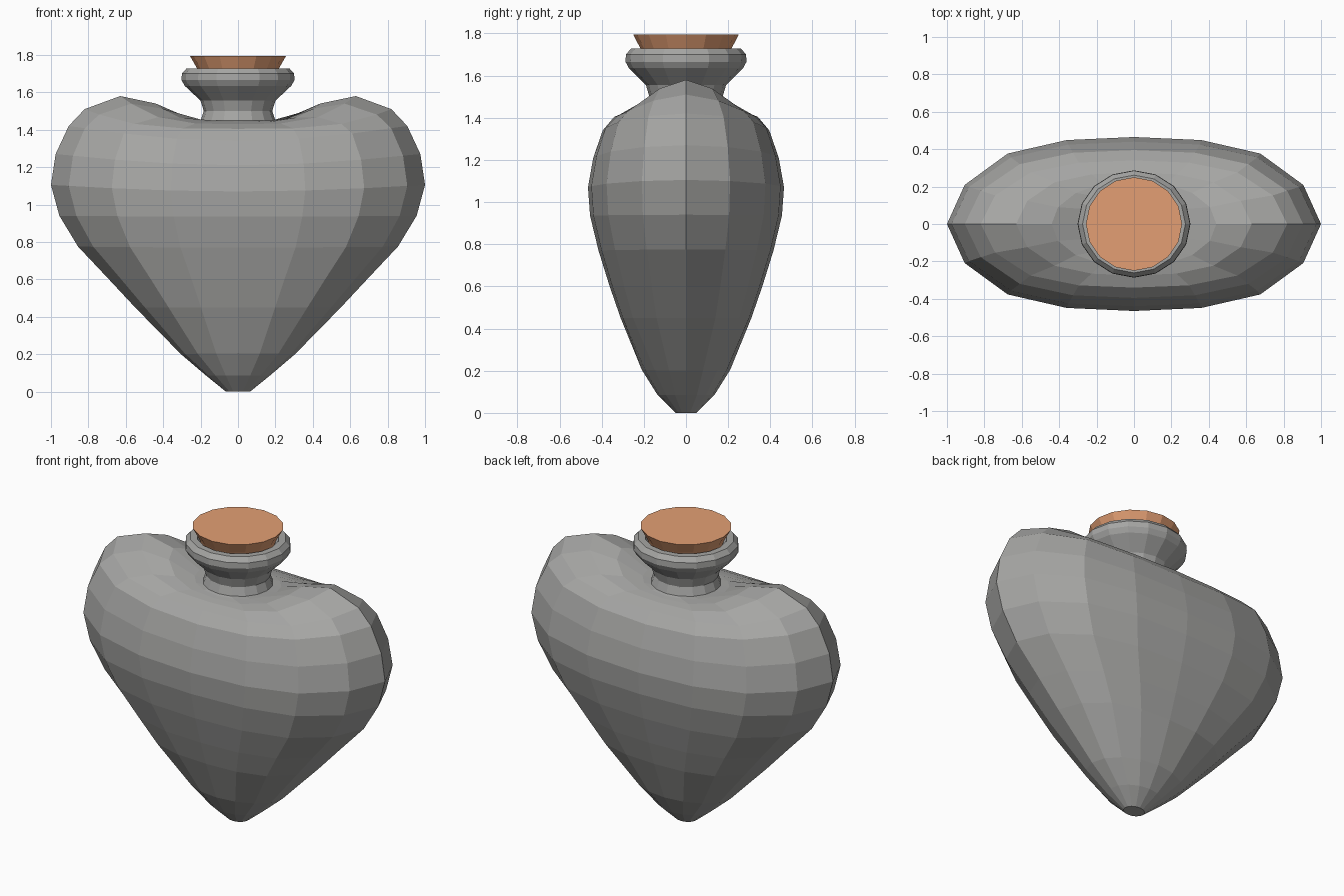
import bpy, bmesh
from math import cos, sin, pi, copysign

if "Cube" in bpy.data.objects:
    bpy.data.objects.remove(bpy.data.objects["Cube"])

SEG = 16
# Quarter cross-section of the flattened vessel, from side to front
FULL = [(1, 0), (0.905, 0.45), (0.675, 0.81), (0.36, 0.965), (0, 1)]


def section(i, full):
    """Unit cross-section point i, either the full vessel shape or round."""
    c, s = cos(2 * pi * i / SEG), sin(2 * pi * i / SEG)
    if not full:
        return c, s
    x, y = FULL[min(i % 8, 8 - i % 8)]
    return copysign(x, c), copysign(y, s)


def loft(name, rings, color, full_rings=range(0)):
    """Loft rings of (half width, half depth, z at sides, z at front/back)."""
    bm = bmesh.new()
    loops = []
    for n, (rx, ry, z_side, z_face) in enumerate(rings):
        loop = []
        for i in range(SEG):
            u, v = section(i, n in full_rings)
            lift = abs(cos(2 * pi * i / SEG)) ** (4 if z_side > 1.5 else 2)
            loop.append(bm.verts.new((rx * u, ry * v,
                                      z_face + (z_side - z_face) * lift)))
        loops.append(loop)
    for a, b in zip(loops, loops[1:]):
        for i in range(SEG):
            j = (i + 1) % SEG
            bm.faces.new((a[i], a[j], b[j], b[i]))
    bm.faces.new(loops[0][::-1])
    bm.faces.new(loops[-1])
    bmesh.ops.recalc_face_normals(bm, faces=bm.faces)
    mesh = bpy.data.meshes.new(name)
    bm.to_mesh(mesh)
    bm.free()
    mat = bpy.data.materials.new(name + "_color")
    mat.diffuse_color = color
    mat.use_nodes = True
    mat.node_tree.nodes["Principled BSDF"].inputs["Base Color"].default_value = mat.diffuse_color
    mesh.materials.append(mat)
    obj = bpy.data.objects.new(name, mesh)
    bpy.context.collection.objects.link(obj)


# Heart-shaped vessel, rising into two lobes around the neck
body = [
    (0.065, 0.05, 0.0, 0.0), (0.17, 0.135, 0.085, 0.085),
    (0.305, 0.21, 0.20, 0.205), (0.55, 0.31, 0.45, 0.45),
    (0.69, 0.362, 0.60, 0.60), (0.855, 0.415, 0.775, 0.77),
    (0.955, 0.455, 0.94, 0.935), (1.0, 0.465, 1.105, 1.07),
    (0.975, 0.44, 1.27, 1.21), (0.905, 0.395, 1.42, 1.34),
    (0.82, 0.34, 1.51, 1.405), (0.63, 0.275, 1.58, 1.43),
    (0.44, 0.235, 1.54, 1.44), (0.26, 0.205, 1.455, 1.445),
]
# Neck, flared lip and inner wall continue the same surface
neck = [(0.20, 1.45), (0.183, 1.50), (0.20, 1.555), (0.285, 1.635),
        (0.302, 1.665), (0.30, 1.70), (0.275, 1.728), (0.235, 1.728),
        (0.19, 1.66), (0.16, 1.50)]
loft("heart_bottle", body + [(r, r * 0.95, z, z) for r, z in neck],
     (0.38, 0.38, 0.37, 1), full_rings=range(3, 12))

# Tapered cork stopper
loft("cork", [(0.17, 0.17, 1.60, 1.60), (0.22, 0.217, 1.73, 1.73),
              (0.257, 0.25, 1.795, 1.795)], (0.77, 0.347, 0.174, 1))
